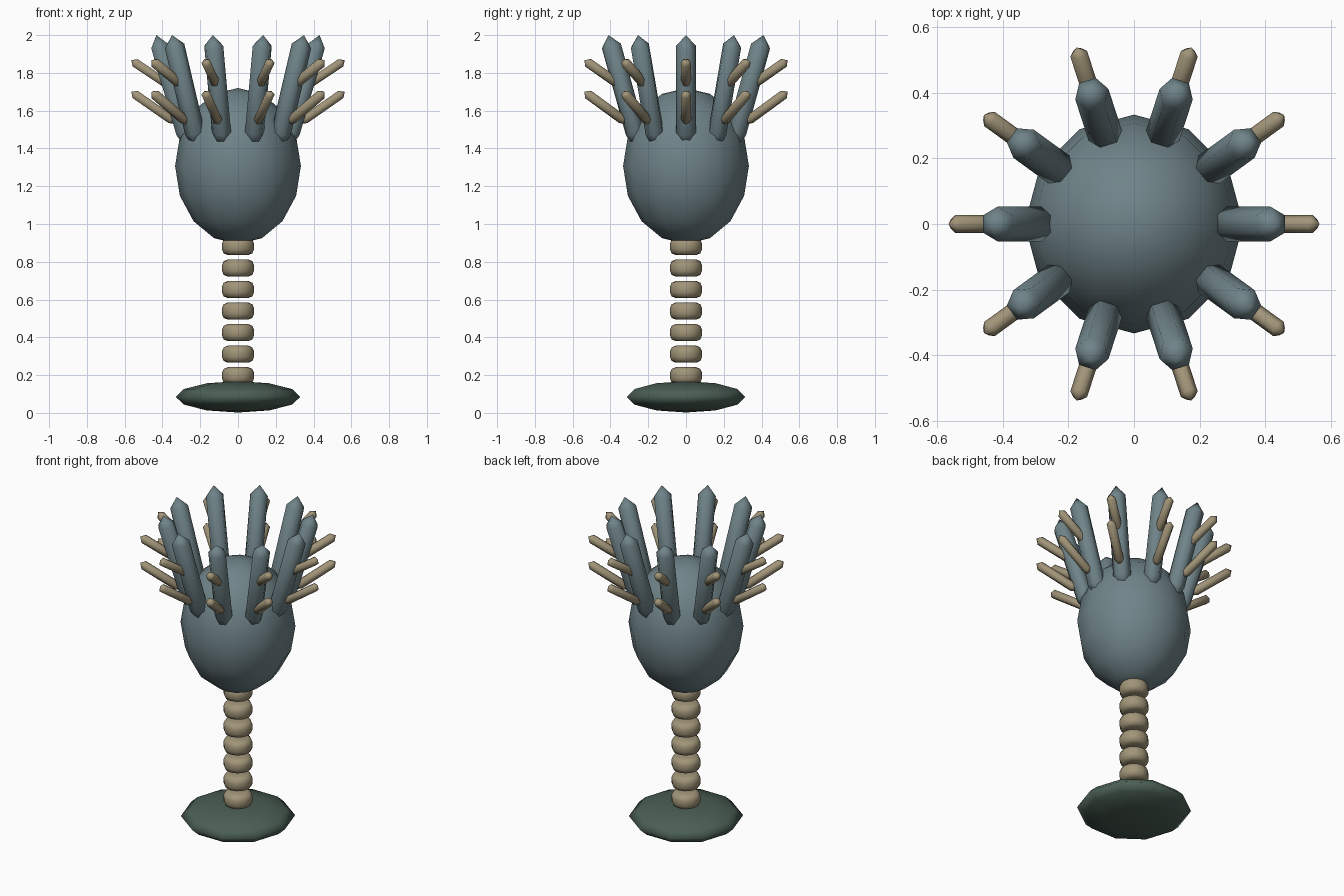
import bpy, bmesh, math
from mathutils import Vector, Matrix

if "Cube" in bpy.data.objects:
    bpy.data.objects.remove(bpy.data.objects["Cube"])


def material(name, rgb):
    m = bpy.data.materials.new(name)
    m.diffuse_color = (*rgb, 1)
    m.use_nodes = True
    m.node_tree.nodes["Principled BSDF"].inputs["Base Color"].default_value = m.diffuse_color
    return m


BLUE = material("slate_blue", (0.16, 0.23, 0.25))
TAN = material("tan", (0.36, 0.30, 0.19))
GREEN = material("dark_green", (0.07, 0.115, 0.09))


def finish(name, bm, mat):
    bmesh.ops.recalc_face_normals(bm, faces=bm.faces)
    me = bpy.data.meshes.new(name)
    bm.to_mesh(me)
    bm.free()
    me.materials.append(mat)
    for p in me.polygons:
        p.use_smooth = True
    ob = bpy.data.objects.new(name, me)
    bpy.context.collection.objects.link(ob)
    return ob


def lathe(name, profile, sides, matrix, mat):
    """Revolve (radius, height) points around z; ends close to a point."""
    bm = bmesh.new()
    rings = []
    for r, z in profile:
        n = 1 if r == 0 else sides
        rings.append([bm.verts.new(matrix @ Vector((r * math.cos(2 * math.pi * i / sides),
                                                    r * math.sin(2 * math.pi * i / sides), z)))
                      for i in range(n)])
    for a, b in zip(rings, rings[1:]):
        for i in range(sides):
            j = (i + 1) % sides
            quad = [a[i % len(a)], a[j % len(a)], b[j % len(b)], b[i % len(b)]]
            bm.faces.new(list(dict.fromkeys(quad)))
    return finish(name, bm, mat)


def ellipsoid(name, radius, half_height, z, sides, rings, mat):
    prof = [(0, -half_height)]
    for k in range(1, rings):
        a = -math.pi / 2 + math.pi * k / rings
        prof.append((radius * math.cos(a), half_height * math.sin(a)))
    prof.append((0, half_height))
    return lathe(name, prof, sides, Matrix.Translation((0, 0, z)), mat)


def spine(name, start, end, radius, tip, angle, mat):
    """Six-sided rod with pointed ends between two (radius, z) points."""
    a, b = Vector((start[0], 0, start[1])), Vector((end[0], 0, end[1]))
    d = b - a
    m = (Matrix.Rotation(angle, 4, 'Z') @ Matrix.Translation(a)
         @ Matrix.Rotation(math.atan2(d.x, d.z), 4, 'Y') @ Matrix.Rotation(math.radians(30), 4, 'Z'))
    L = d.length
    prof = [(0, 0), (radius * 0.6, tip * 0.15), (radius, tip), (radius, L - tip), (0, L)]
    return lathe(name, prof, 6, m, mat)


# Foot disc
ellipsoid("foot_disc", 0.33, 0.083, 0.085, 10, 6, GREEN)

# Stem of stacked rounded rings
bead = [(0, -0.045), (0.055, -0.045), (0.076, -0.036), (0.085, -0.015),
        (0.085, 0.015), (0.076, 0.036), (0.055, 0.045), (0, 0.045)]
for i in range(7):
    lathe(f"stem_ring_{i + 1}", bead, 12, Matrix.Translation((0, 0, 0.197 + 0.114 * i)), TAN)

# Cup-shaped body
ellipsoid("cup_body", 0.333, 0.413, 1.307, 12, 8, BLUE)

# Ten arms, each with two side branches
for i in range(10):
    ang = math.radians(36 * i)
    spine(f"arm_{i + 1}", (0.265, 1.425), (0.432, 2.0), 0.053, 0.06, ang, BLUE)
    spine(f"lower_branch_{i + 1}", (0.335, 1.54), (0.565, 1.70), 0.027, 0.025, ang, TAN)
    spine(f"upper_branch_{i + 1}", (0.36, 1.73), (0.565, 1.867), 0.027, 0.025, ang, TAN)
